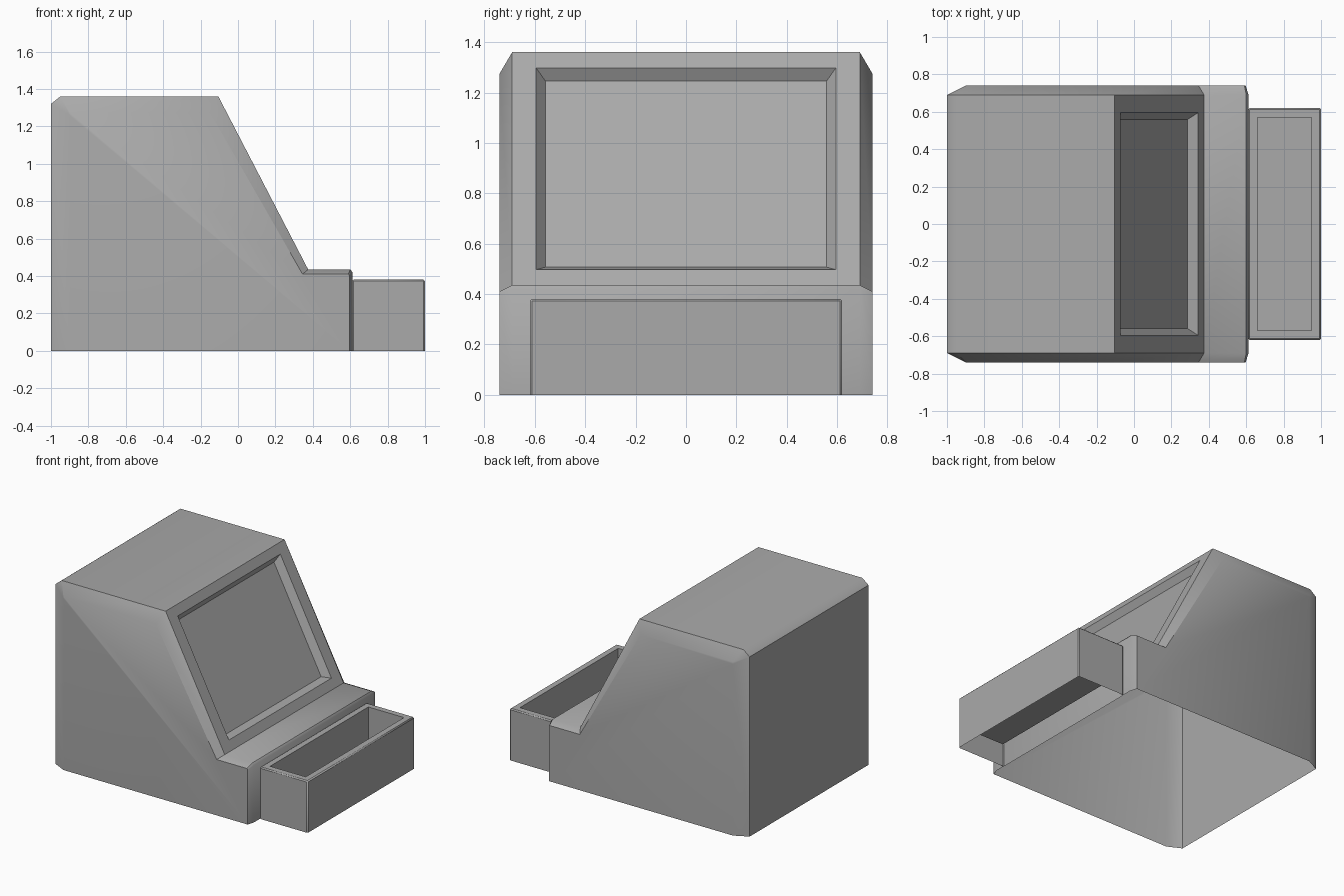
import bpy
import bmesh
import math
from mathutils import Vector

if "Cube" in bpy.data.objects:
    bpy.data.objects.remove(bpy.data.objects["Cube"], do_unlink=True)

# Single plain grey finish
GREY = (0.4, 0.4, 0.4, 1.0)
grey = bpy.data.materials.new("plain_grey")
grey.diffuse_color = GREY
grey.use_nodes = True
grey.node_tree.nodes["Principled BSDF"].inputs["Base Color"].default_value = GREY


def loft(bm, rings, closed=True, skip=()):
    """Bridge neighbouring vertex rings; skip holds (ring, segment) gaps."""
    for r in range(len(rings) - 1):
        a, b = rings[r], rings[r + 1]
        count = len(a)
        for i in range(count if closed else count - 1):
            if (r, i) in skip:
                continue
            j = (i + 1) % count
            bm.faces.new((a[i], a[j], b[j], b[i]))


def finish(name, bm):
    bmesh.ops.recalc_face_normals(bm, faces=bm.faces)
    mesh = bpy.data.meshes.new(name)
    bm.to_mesh(mesh)
    bm.free()
    mesh.materials.append(grey)
    obj = bpy.data.objects.new(name, mesh)
    bpy.context.collection.objects.link(obj)
    bpy.ops.object.select_all(action="DESELECT")
    obj.select_set(True)
    bpy.context.view_layer.objects.active = obj
    bpy.ops.object.shade_smooth_by_angle(angle=math.radians(40))
    return obj


# Cabinet: wide central profile and slightly smaller side panels, open below
SLOPE = 3  # profile segment that carries the screen
centre = [(-1, 0), (-1, 1.32), (-0.95, 1.36), (-0.105, 1.36),
          (0.375, 0.435), (0.6, 0.435), (0.612, 0.42), (0.612, 0)]
side = [(-0.9, 0), (-0.92, 1.26), (-0.9, 1.275), (-0.15, 1.275),
        (0.345, 0.41), (0.59, 0.41), (0.597, 0.4), (0.597, 0)]
side[1] = (-0.9, 1.26)
bm = bmesh.new()
rings = [[bm.verts.new((x, y, z)) for x, z in profile]
         for profile, y in ((side, -0.74), (centre, -0.69),
                            (centre, 0.69), (side, 0.74))]
loft(bm, rings, closed=False, skip={(1, SLOPE)})
for panel in (rings[0], rings[3]):
    bm.faces.new(panel)

# Recessed screen with a tapered surround on the slope
top = Vector((centre[SLOPE][0], 0, centre[SLOPE][1]))
bottom = Vector((centre[SLOPE + 1][0], 0, centre[SLOPE + 1][1]))
down = (bottom - top).normalized()
inward = Vector((down.z, 0, -down.x))


def screen_ring(half_width, margin, depth):
    corners = []
    for base, sign, y in ((top, 1, -1), (bottom, -1, -1),
                          (bottom, -1, 1), (top, 1, 1)):
        p = base + down * (sign * margin) + inward * depth
        corners.append(bm.verts.new((p.x, y * half_width, p.z)))
    return corners


edge = [rings[1][SLOPE], rings[1][SLOPE + 1],
        rings[2][SLOPE + 1], rings[2][SLOPE]]
opening = screen_ring(0.595, 0.07, 0)
screen = screen_ring(0.558, 0.105, 0.047)
loft(bm, [edge, opening, screen])
bm.faces.new(screen)
finish("cabinet_body", bm)

# Front tray: outer walls, flat rim, inner walls and raised floor
bm = bmesh.new()


def tray_ring(inset, z):
    x0, x1, y = 0.61 + inset, 1 - inset, 0.62 - inset
    return [bm.verts.new(p) for p in
            ((x0, -y, z), (x1, -y, z), (x1, y, z), (x0, y, z))]


tray = [tray_ring(0, 0), tray_ring(0, 0.38),
        tray_ring(0.05, 0.38), tray_ring(0.05, 0.13)]
loft(bm, tray)
bm.faces.new(tray[-1])
outer = set(tray[0] + tray[1])
rounded = [e for e in bm.edges if set(e.verts) <= outer
           and any(v.co.z > 0 for v in e.verts)]
bmesh.ops.bevel(bm, geom=rounded, offset=0.008, segments=1, affect="EDGES")
finish("tray", bm)
